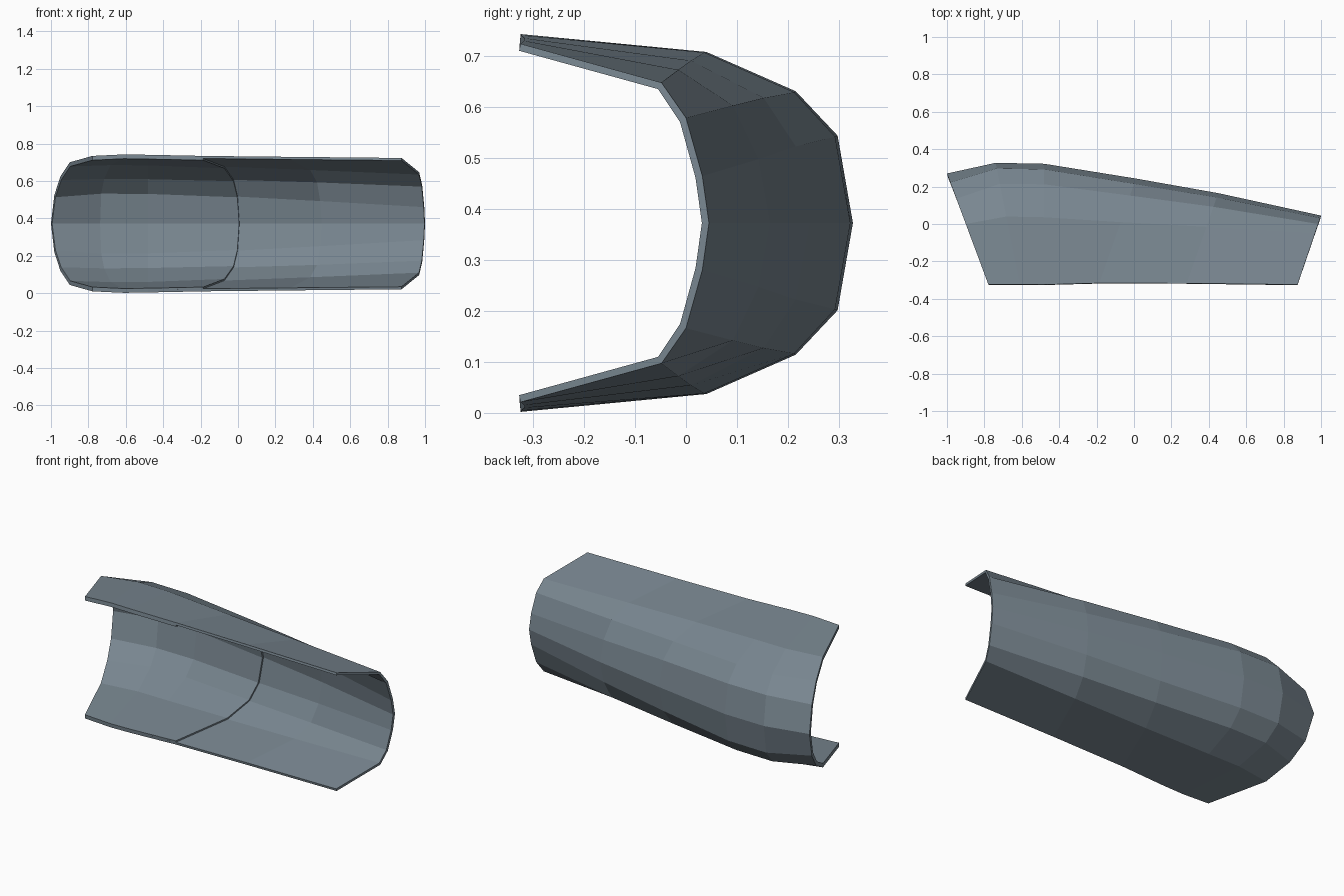
import bpy, bmesh

if "Cube" in bpy.data.objects:
    bpy.data.objects.remove(bpy.data.objects["Cube"])

CENTRE_Z = 0.372
EDGE_Y = -0.324

slate = bpy.data.materials.new("slate grey")
slate.diffuse_color = (0.19, 0.24, 0.28, 1)
slate.use_nodes = True
slate.node_tree.nodes["Principled BSDF"].inputs["Base Color"].default_value = slate.diffuse_color

# Sections along the guard: apex x, backward skew of the section plane,
# then y and half-width going from the apex round to the open edge
SECTIONS = [
    (-1.00, 0.373, (0.270, 0.222, 0.135, 0.000, EDGE_Y), (0, 0.152, 0.252, 0.328, 0.362)),
    (-0.74, 0.200, (0.327, 0.297, 0.215, 0.040, EDGE_Y), (0, 0.171, 0.258, 0.335, 0.370)),
    (-0.48, 0.000, (0.322, 0.292, 0.212, 0.036, EDGE_Y), (0, 0.169, 0.256, 0.334, 0.368)),
    (0.01, -0.350, (0.243, 0.215, 0.152, 0.010, -0.316), (0, 0.150, 0.245, 0.318, 0.362)),
    (0.45, -0.350, (0.165, 0.142, 0.092, -0.015, -0.317), (0, 0.125, 0.230, 0.300, 0.357)),
    (1.00, -0.340, (0.045, 0.032, 0.000, -0.048, EDGE_Y), (0, 0.092, 0.206, 0.275, 0.351)),
]


def ring(section):
    """Mirror a half section into a full U of nine points."""
    x, skew, ys, widths = section
    half = [(x + skew * (ys[0] - y), y, w) for y, w in zip(ys, widths)]
    upper = [(px, py, CENTRE_Z + w) for px, py, w in reversed(half)]
    lower = [(px, py, CENTRE_Z - w) for px, py, w in half[1:]]
    return upper + lower


def build_shell(name, sections, inset, thickness):
    bm = bmesh.new()
    rows = [[bm.verts.new(p) for p in ring(s)] for s in sections]
    for a, b in zip(rows, rows[1:]):
        for i in range(len(a) - 1):
            bm.faces.new((a[i], b[i], b[i + 1], a[i + 1]))
    bm.normal_update()
    # make normals point to the closed back of the guard
    if sum(f.normal.y * f.calc_area() for f in bm.faces) < 0:
        bmesh.ops.reverse_faces(bm, faces=bm.faces[:])
        bm.normal_update()
    for v, n in [(v, v.normal.copy()) for v in bm.verts]:
        v.co -= n * inset
    mesh = bpy.data.meshes.new(name)
    bm.to_mesh(mesh)
    bm.free()
    mesh.materials.append(slate)
    obj = bpy.data.objects.new(name, mesh)
    bpy.context.collection.objects.link(obj)
    solid = obj.modifiers.new("thickness", 'SOLIDIFY')
    solid.thickness = thickness
    solid.offset = -1
    solid.use_even_offset = True
    return obj


# Outer curved guard, open toward the front
build_shell("outer_guard", SECTIONS, 0.0, 0.014)
# Thin lining inside the wide half, ending in the raised step at mid length
build_shell("inner_lining", SECTIONS[:4], 0.013, 0.010)
